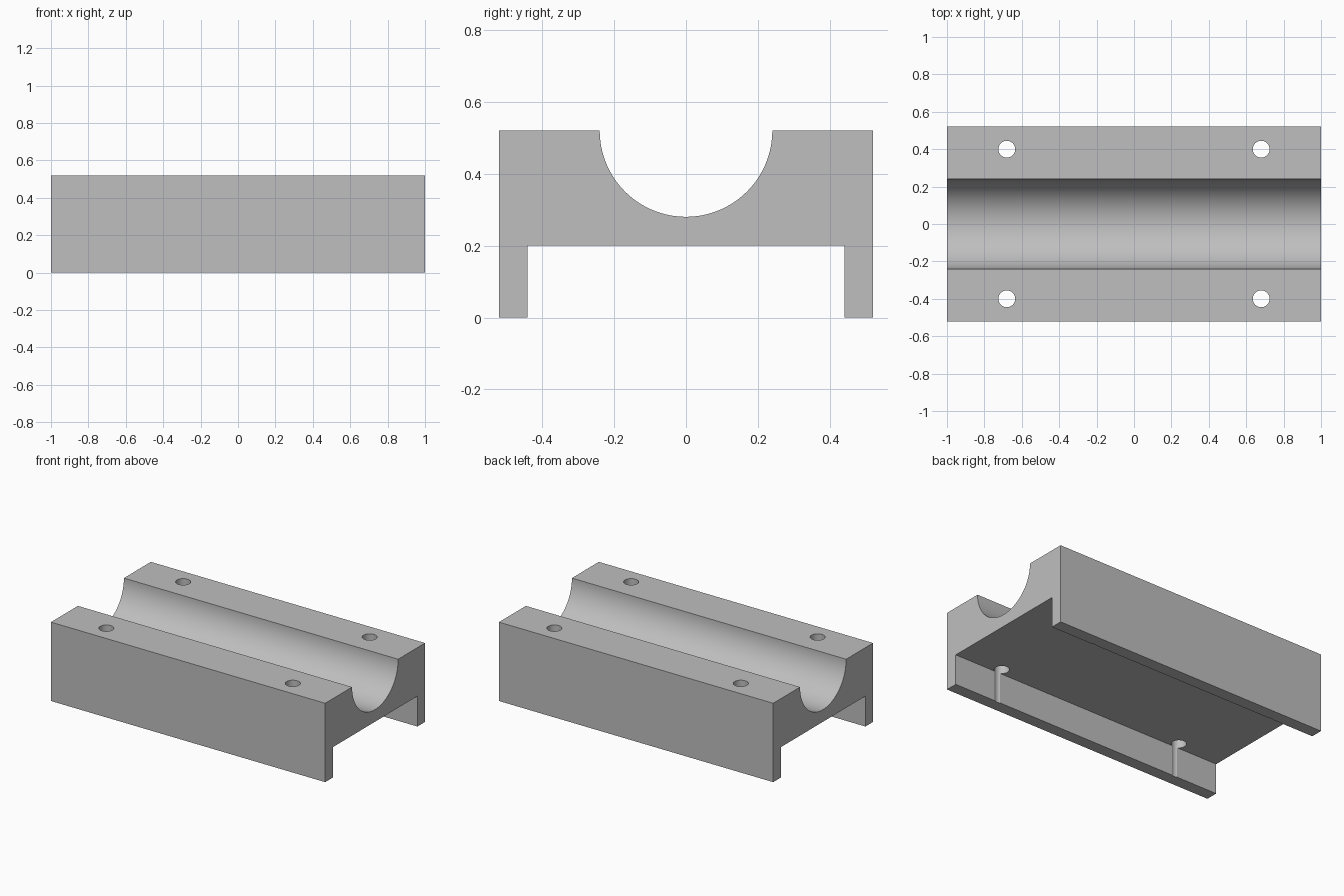
import bpy
import bmesh
import math

cube = bpy.data.objects.get("Cube")
if cube:
    bpy.data.objects.remove(cube, do_unlink=True)

LENGTH, HALF_W, HEIGHT = 2.0, 0.52, 0.52
LEG_INNER, LEG_TOP = 0.44, 0.2
GROOVE_R, GROOVE_STEPS = 0.24, 64
HOLE_R, HOLE_X, HOLE_Y = 0.045, 0.68, 0.4

grey = bpy.data.materials.new("plain grey")
grey.use_nodes = True
colour = (0.52, 0.52, 0.52, 1)
grey.diffuse_color = colour
grey.node_tree.nodes["Principled BSDF"].inputs["Base Color"].default_value = colour


def mesh_object(name, bm):
    bmesh.ops.recalc_face_normals(bm, faces=bm.faces)
    mesh = bpy.data.meshes.new(name)
    bm.to_mesh(mesh)
    bm.free()
    mesh.materials.append(grey)
    obj = bpy.data.objects.new(name, mesh)
    bpy.context.collection.objects.link(obj)
    return obj


# Saddle block: end profile with a half-round groove and two legs, extruded along x
groove = [(GROOVE_R * math.cos(a), HEIGHT - GROOVE_R * math.sin(a))
          for a in (math.pi * i / GROOVE_STEPS for i in range(GROOVE_STEPS + 1))]
profile = [(-HALF_W, HEIGHT), (-HALF_W, 0), (-LEG_INNER, 0), (-LEG_INNER, LEG_TOP),
           (LEG_INNER, LEG_TOP), (LEG_INNER, 0), (HALF_W, 0), (HALF_W, HEIGHT)] + groove
bm = bmesh.new()
end = bm.faces.new([bm.verts.new((-LENGTH / 2, y, z)) for y, z in profile])
side = bmesh.ops.extrude_face_region(bm, geom=[end])
bmesh.ops.translate(bm, vec=(LENGTH, 0, 0),
                    verts=[v for v in side["geom"] if isinstance(v, bmesh.types.BMVert)])
block = mesh_object("saddle_block", bm)

# Bolt holes: four upright cylinders cut right through, just grazing the legs
bm = bmesh.new()
for sx in (-1, 1):
    for sy in (-1, 1):
        hole = bmesh.ops.create_cone(bm, cap_ends=True, segments=48, radius1=HOLE_R,
                                     radius2=HOLE_R, depth=2)
        bmesh.ops.translate(bm, vec=(sx * HOLE_X, sy * HOLE_Y, 0), verts=hole["verts"])
cutter = mesh_object("bolt_hole_cutter", bm)
cutter.hide_render = True

cut = block.modifiers.new("bolt_holes", "BOOLEAN")
cut.operation = "DIFFERENCE"
cut.solver = "EXACT"
cut.object = cutter
bpy.context.view_layer.objects.active = block
block.select_set(True)
bpy.ops.object.modifier_apply(modifier=cut.name)
bpy.data.objects.remove(cutter, do_unlink=True)

# Smooth groove and holes, sharp edges elsewhere
bpy.ops.object.shade_smooth_by_angle(angle=math.radians(20))
